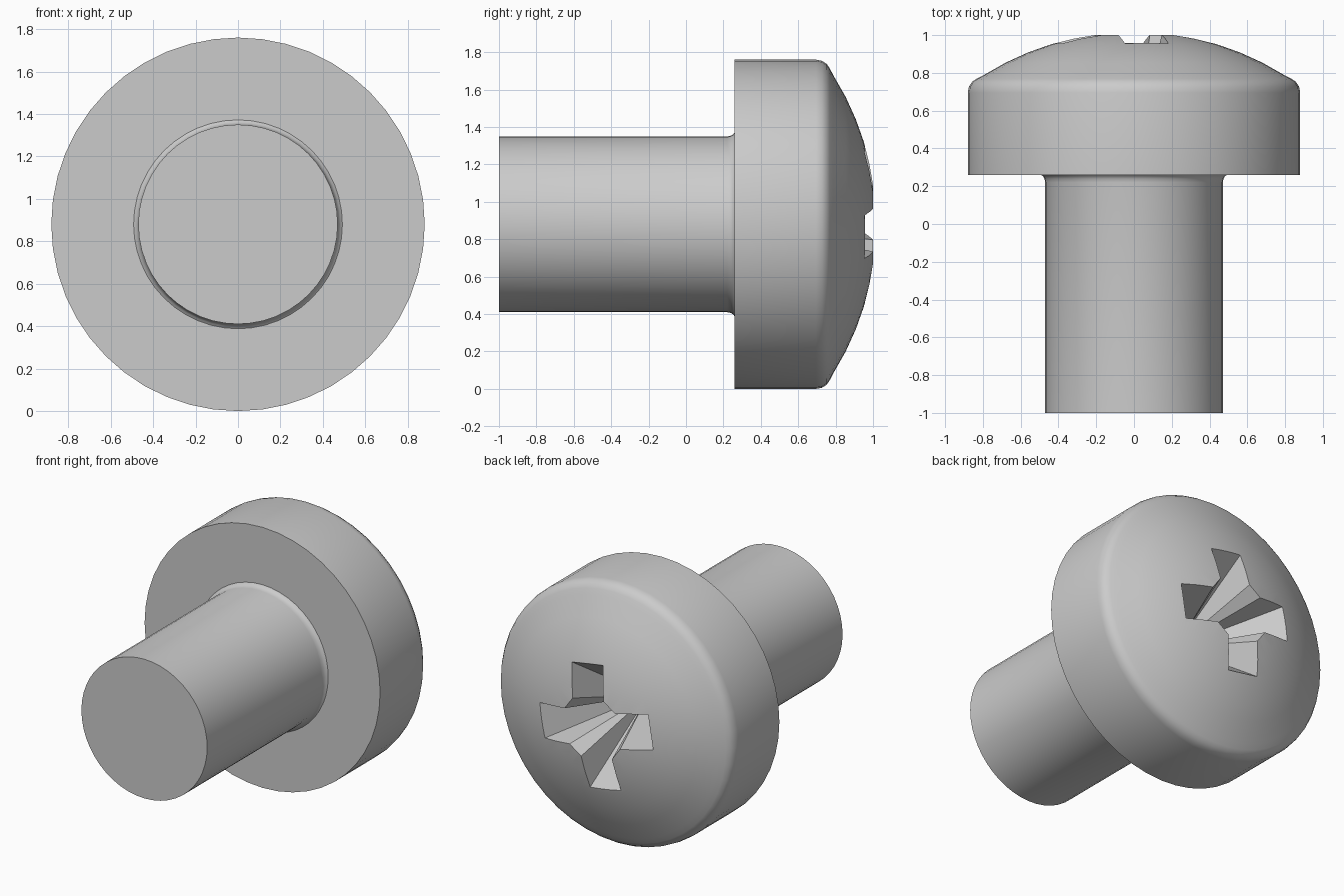
import bpy
import bmesh
from math import sin, cos, radians, sqrt
from mathutils import Matrix

RADIUS = 0.88        # head radius and height of the screw axis
DOME_R = 1.5         # curvature of the domed top
DOME_TOP = 1.017     # height of the dome before the recess is cut

cube = bpy.data.objects.get("Cube")
if cube:
    bpy.data.objects.remove(cube, do_unlink=True)

steel = bpy.data.materials.new("grey_steel")
steel.use_nodes = True
grey = (0.6, 0.6, 0.6, 1)
steel.diffuse_color = grey
steel.node_tree.nodes["Principled BSDF"].inputs["Base Color"].default_value = grey


def add_object(name, bm):
    bmesh.ops.recalc_face_normals(bm, faces=bm.faces)
    mesh = bpy.data.meshes.new(name)
    bm.to_mesh(mesh)
    bm.free()
    mesh.materials.append(steel)
    obj = bpy.data.objects.new(name, mesh)
    bpy.context.collection.objects.link(obj)
    return obj


def lathe(name, profile, steps=48):
    """Turn (radius, y) points around the screw axis."""
    bm = bmesh.new()
    verts = [bm.verts.new((r, y, RADIUS)) for r, y in profile]
    edges = [bm.edges.new(pair) for pair in zip(verts, verts[1:])]
    bmesh.ops.spin(bm, geom=verts + edges, cent=(0, 0, RADIUS), axis=(0, 1, 0),
                   angle=radians(360), steps=steps, use_merge=False)
    bmesh.ops.remove_doubles(bm, verts=bm.verts, dist=0.0005)
    return add_object(name, bm)


def activate(obj):
    bpy.ops.object.select_all(action="DESELECT")
    obj.select_set(True)
    bpy.context.view_layer.objects.active = obj


def dome(r):
    return DOME_TOP - DOME_R + sqrt(DOME_R ** 2 - r ** 2)


# Shank with a small fillet under the head
shank = lathe("shank", [(0, -1), (0.47, -1), (0.47, 0.22), (0.474, 0.24),
                        (0.482, 0.253), (0.495, 0.262)])

# Head: flat underside, straight rim, rounded shoulder, dome
head_profile = [(0, 0.26), (RADIUS, 0.26), (RADIUS, 0.695), (0.874, 0.727),
                (0.857, 0.753), (0.835, 0.768)]
head_profile += [(r, dome(r)) for r in (0.8, 0.68, 0.56, 0.44, 0.33, 0.22, 0.11, 0)]
head = lathe("head", head_profile)

# Cross recess: a chamfered cross outline tapering to a point
arm = [(0.517, -0.147), (0.517, 0.147), (0.222, 0.136), (0.136, 0.222)]
bm = bmesh.new()
outline = []
for quarter in range(4):
    turn = Matrix.Rotation(radians(90 * quarter + 9.5), 2)
    for point in arm:
        u = turn[0][0] * point[0] + turn[0][1] * point[1]
        v = turn[1][0] * point[0] + turn[1][1] * point[1]
        outline.append(bm.verts.new((-u, 1.1, RADIUS + v)))
tip = bm.verts.new((0, 0.4, RADIUS))
bm.faces.new(outline)
for a, b in zip(outline, outline[1:] + outline[:1]):
    bm.faces.new((a, b, tip))
cutter = add_object("recess_cutter", bm)
cutter.hide_render = True

cut = head.modifiers.new("recess", "BOOLEAN")
cut.operation = "DIFFERENCE"
cut.solver = "EXACT"
cut.object = cutter
activate(head)
bpy.ops.object.modifier_apply(modifier=cut.name)
bpy.data.objects.remove(cutter, do_unlink=True)

# Smooth turned surfaces, crisp recess and rim edges
for obj, angle in ((shank, 40), (head, 28)):
    activate(obj)
    bpy.ops.object.shade_smooth_by_angle(angle=radians(angle))
